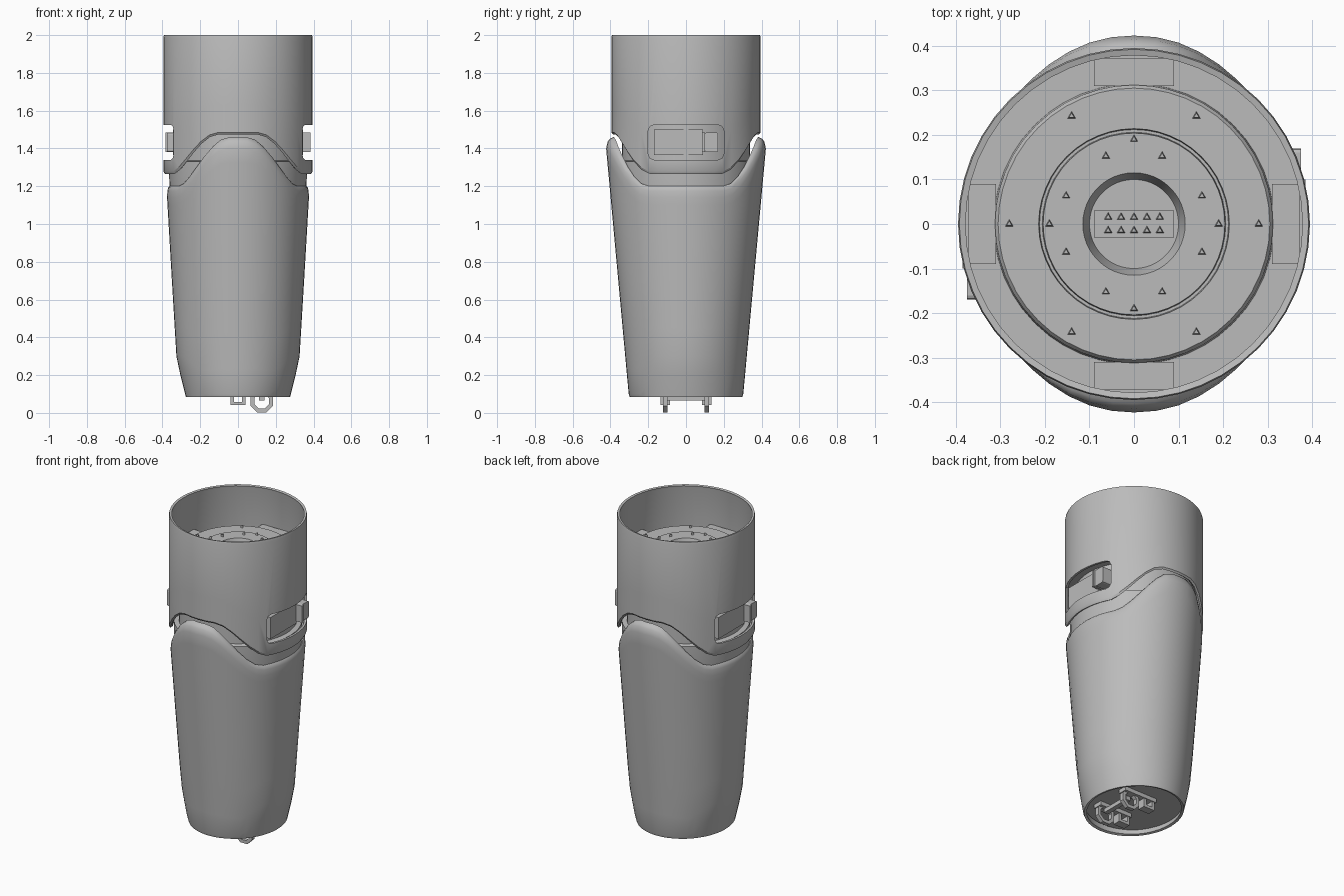
import bpy, bmesh
from math import sin, cos, pi, radians, degrees, asin
from mathutils import Matrix, Vector

cube = bpy.data.objects.get("Cube")
if cube:
    bpy.data.objects.remove(cube, do_unlink=True)

SIDES = 48
grey = bpy.data.materials.new("mid_grey")
grey.use_nodes = True
color = (0.5, 0.5, 0.5, 1)
grey.diffuse_color = color
grey.node_tree.nodes["Principled BSDF"].inputs["Base Color"].default_value = color


def finish(name, bm, smooth=True):
    bmesh.ops.recalc_face_normals(bm, faces=bm.faces)
    mesh = bpy.data.meshes.new(name)
    bm.to_mesh(mesh)
    bm.free()
    mesh.materials.append(grey)
    obj = bpy.data.objects.new(name, mesh)
    bpy.context.collection.objects.link(obj)
    select(obj)
    if smooth:
        bpy.ops.object.shade_smooth_by_angle(angle=radians(30))
    return obj


def select(obj):
    bpy.ops.object.select_all(action='DESELECT')
    obj.select_set(True)
    bpy.context.view_layer.objects.active = obj


def skin(name, rows, thickness=0):
    """Joins closed rings, each given as a function of angle."""
    bm = bmesh.new()
    rings = [[bm.verts.new(row(2 * pi * i / SIDES)) for i in range(SIDES)] for row in rows]
    for low, high in zip(rings, rings[1:]):
        for i in range(SIDES):
            j = (i + 1) % SIDES
            bm.faces.new((low[i], low[j], high[j], high[i]))
    bmesh.ops.remove_doubles(bm, verts=bm.verts, dist=1e-5)
    obj = finish(name, bm)
    if thickness:
        mod = obj.modifiers.new("wall", 'SOLIDIFY')
        mod.thickness, mod.offset = thickness, -1
        apply(obj, mod)
    return obj


def apply(obj, mod):
    select(obj)
    bpy.ops.object.modifier_apply(modifier=mod.name)
    bpy.ops.object.shade_smooth_by_angle(angle=radians(30))


def lathe(name, profile):
    return skin(name, [lambda a, r=r, z=z: (r * cos(a), r * sin(a), z) for r, z in profile])


def box(name, lo, hi, bevel=0, turn=0):
    lo, hi = Vector(lo), Vector(hi)
    bm = bmesh.new()
    bmesh.ops.create_cube(bm, size=1)
    for v in bm.verts:
        v.co = (lo + hi) / 2 + v.co * (hi - lo)
    if bevel:
        edges = [e for e in bm.edges if abs(e.verts[0].co.x - e.verts[1].co.x) > 1e-4]
        bmesh.ops.bevel(bm, geom=edges, offset=bevel, segments=2, profile=0.5, affect='EDGES')
    bmesh.ops.rotate(bm, verts=bm.verts, matrix=Matrix.Rotation(turn, 3, 'Z'))
    return finish(name, bm, False)


def loop(name, center, outer, inner, width, sides, start=0):
    """A flat ring whose hole runs along y."""
    bm = bmesh.new()
    c = Vector(center)
    rings = []
    for r, y in ((outer, -width), (outer, width), (inner, width), (inner, -width)):
        rings.append([bm.verts.new(c + Vector((r * cos(start + 2 * pi * i / sides), y / 2,
                                               r * sin(start + 2 * pi * i / sides)))) for i in range(sides)])
    for k in range(4):
        p, q = rings[k], rings[(k + 1) % 4]
        for i in range(sides):
            j = (i + 1) % sides
            bm.faces.new((p[i], p[j], q[j], q[i]))
    return finish(name, bm, False)


def ease(a, start, end):
    """0 at front and back, 1 at the sides."""
    off = degrees(asin(min(1, abs(cos(a)))))
    t = max(0, min(1, (off - start) / (end - start)))
    return t * t * (3 - 2 * t)


def between(z, points):
    for (z0, v0), (z1, v1) in zip(points, points[1:]):
        if z <= z1:
            return v0 + (v1 - v0) * (z - z0) / (z1 - z0)
    return points[-1][1]


# Upper sleeve with a wavy lower edge
def sleeve_row(t, inset=0):
    def row(a):
        edge = 1.475 - 0.21 * ease(a, 15, 62)
        r = 0.395 - inset
        return r * cos(a), r * sin(a), edge + (2.0 - edge) * t
    return row


sleeve = skin("upper_sleeve", [sleeve_row(0, 0.008), sleeve_row(0.02), sleeve_row(0.3),
                               sleeve_row(0.98), sleeve_row(1, 0.003)], 0.014)

# Side windows cut through the sleeve
cutter = box("window_cutter", (-0.6, -0.2, 1.34), (0.6, 0.2, 1.525), 0.03)
cutter.hide_render = True
cut = sleeve.modifiers.new("windows", 'BOOLEAN')
cut.operation, cut.object = 'DIFFERENCE', cutter
apply(sleeve, cut)
bpy.data.objects.remove(cutter, do_unlink=True)

# Tapered lower body with raised front and back panels
WIDE = [(0.085, 0.28), (0.2, 0.305), (0.3, 0.326), (0.8, 0.356), (1.2, 0.379), (1.46, 0.385)]
DEEP = [(0.085, 0.302), (1.4, 0.423), (1.46, 0.425)]


def body_point(a, z, inset=0):
    return (between(z, WIDE) - inset) * cos(a), (between(z, DEEP) - inset) * sin(a), z


def body_row(t, inset=0, drop=0):
    def row(a):
        low = 0.1 + 0.1 * ease(a, 35, 62)
        top = 1.46 - 0.26 * ease(a, 8, 60) - drop
        return body_point(a, low + (top - low) * t, inset * (1 - 0.6 * ease(a, 8, 60)))
    return row


steps = [0, 0.1, 0.25, 0.5, 0.75, 0.9]
skin("lower_body", [lambda a: body_point(a, 0.085, 0.004)] + [body_row(t) for t in steps]
     + [body_row(1, 0, 0.06), body_row(1, 0.009, 0.025), body_row(1, 0.022, 0.008), body_row(1, 0.04)], 0.016)

# Inner core, and the stepped floor inside the sleeve
lathe("inner_core", [(0.34, 1.0), (0.362, 1.15), (0.366, 1.33), (0.338, 1.335), (0.338, 1.53),
                     (0.382, 1.535), (0.382, 1.7), (0.315, 1.7), (0.312, 1.77), (0.305, 1.78),
                     (0.214, 1.78), (0.212, 1.765), (0.206, 1.765), (0.204, 1.79),
                     (0.115, 1.79), (0.1, 1.74), (0, 1.74)])

# Window latches and ledges, one set on each side
for side, turn in (("left", 0), ("right", pi)):
    box(side + "_window_panel", (0.3, -0.17, 1.365), (0.345, 0.09, 1.5), turn=turn)
    box(side + "_latch", (0.3, 0.1, 1.38), (0.375, 0.17, 1.485), 0.01, turn)
    box(side + "_latch_rib", (0.3, 0.085, 1.38), (0.385, 0.1, 1.485), turn=turn)

# Locking blocks around the floor
for i in range(4):
    box("locking_block", (0.31, -0.09, 1.68), (0.372, 0.09, 1.765), turn=i * pi / 2)


# Small contact pins
def pin(x, y, z):
    bm = bmesh.new()
    bmesh.ops.create_cone(bm, cap_ends=True, segments=3, radius1=0.012, radius2=0.007, depth=0.02,
                          matrix=Matrix.Translation((x, y, z)))
    finish("contact_pin", bm, False)


for i in range(16):
    if i % 4 == 0 or i % 2:
        r = 0.165 if i % 2 else 0.19
        pin(r * cos(i * pi / 8), r * sin(i * pi / 8), 1.793)
for i in range(6):
    pin(0.28 * cos(i * pi / 3), 0.28 * sin(i * pi / 3), 1.783)
box("connector", (-0.09, -0.03, 1.73), (0.09, 0.03, 1.765))
for i in range(5):
    for y in (-0.015, 0.015):
        pin(-0.058 + 0.029 * i, y, 1.77)

# Recessed underside with hanging eyelets and an axle
lathe("underside_plate", [(0, 0.12), (0.28, 0.12), (0.28, 0.14), (0, 0.14)])
for y in (-0.11, 0.11):
    loop("round_eyelet", (0.125, y, 0.062), 0.064, 0.042, 0.026, 8, pi / 8)
    loop("square_eyelet", (0, y, 0.08), 0.055, 0.03, 0.05, 4, pi / 4)
    box("eyelet_mount", (-0.05, y - 0.03, 0.095), (0.18, y + 0.03, 0.125))
box("axle", (0.11, -0.1, 0.065), (0.14, 0.1, 0.09))
